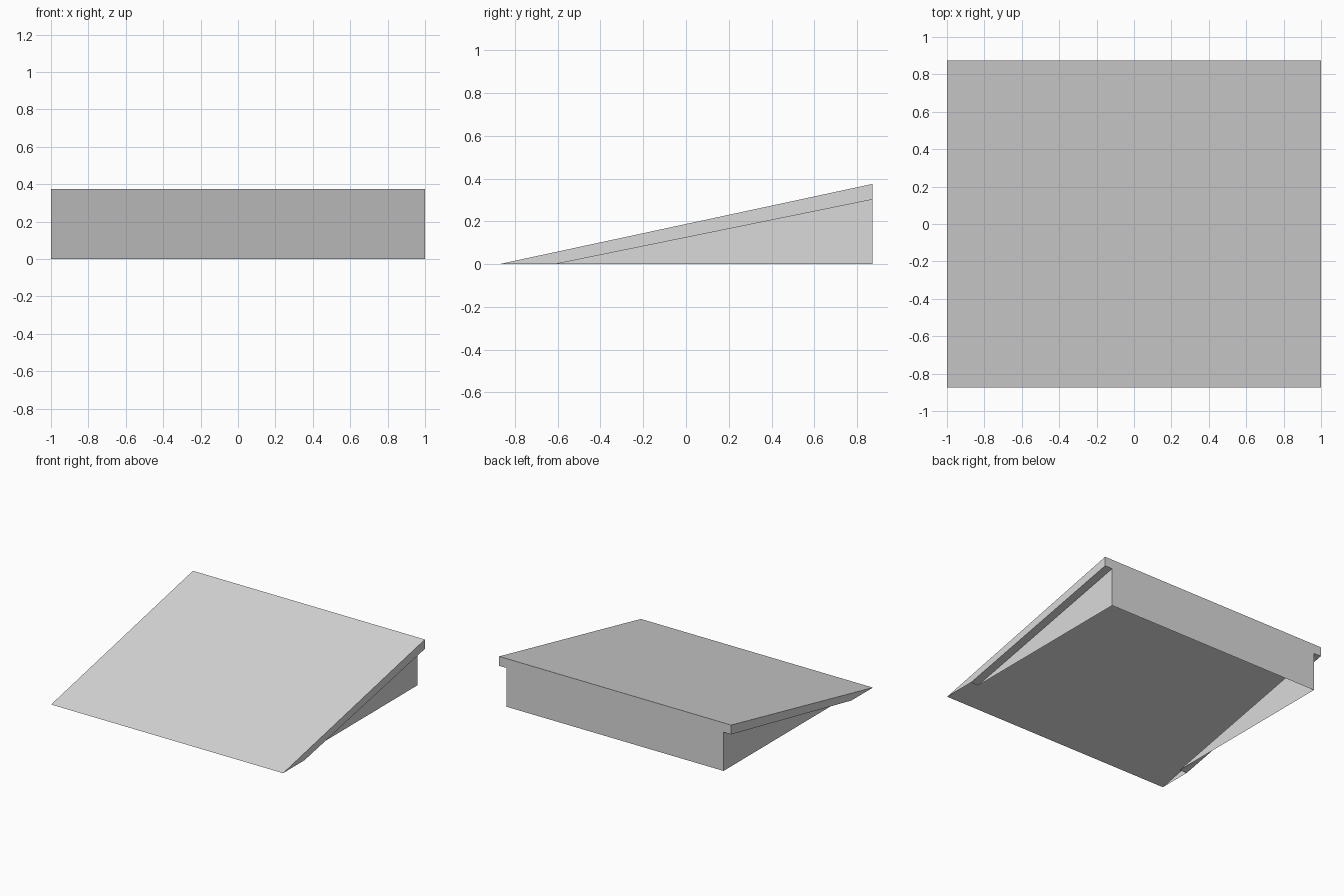
import bpy
import bmesh

cube = bpy.data.objects.get("Cube")
if cube:
    bpy.data.objects.remove(cube, do_unlink=True)

WIDE, NARROW = 1.0, 0.935      # half widths of the deck and the recessed base
FRONT, BACK, TOE = -0.873, 0.873, -0.61
TOP, LIP = 0.375, 0.302        # deck height and overhang height at the back

# Grey material
grey = bpy.data.materials.new("light grey")
grey.use_nodes = True
colour = (0.7, 0.7, 0.7, 1)
grey.diffuse_color = colour
grey.node_tree.nodes["Principled BSDF"].inputs["Base Color"].default_value = colour

bm = bmesh.new()


def side(s):
    """Corner vertices and side faces of one half of the ramp."""
    corners = {
        "tip": (WIDE, FRONT, 0), "top": (WIDE, BACK, TOP),
        "lip": (WIDE, BACK, LIP), "toe": (WIDE, TOE, 0),
        "base_toe": (NARROW, TOE, 0), "base_top": (NARROW, BACK, LIP),
        "base_heel": (NARROW, BACK, 0),
    }
    v = {k: bm.verts.new((s * x, y, z)) for k, (x, y, z) in corners.items()}
    # Deck edge, overhang underside, recessed base wall
    for names in (("tip", "toe", "lip", "top"),
                  ("toe", "base_toe", "base_top", "lip"),
                  ("base_toe", "base_heel", "base_top")):
        bm.faces.new([v[n] for n in names[::s]])
    return v


left, right = side(1), side(-1)

# Deck top and back wall span both halves; the shell is open underneath
for names in (("tip", "top"),
              ("top", "lip", "base_top", "base_heel")):
    bm.faces.new([left[n] for n in names] + [right[n] for n in reversed(names)])

mesh = bpy.data.meshes.new("ramp")
bm.to_mesh(mesh)
bm.free()
mesh.materials.append(grey)
bpy.context.collection.objects.link(bpy.data.objects.new("ramp", mesh))
